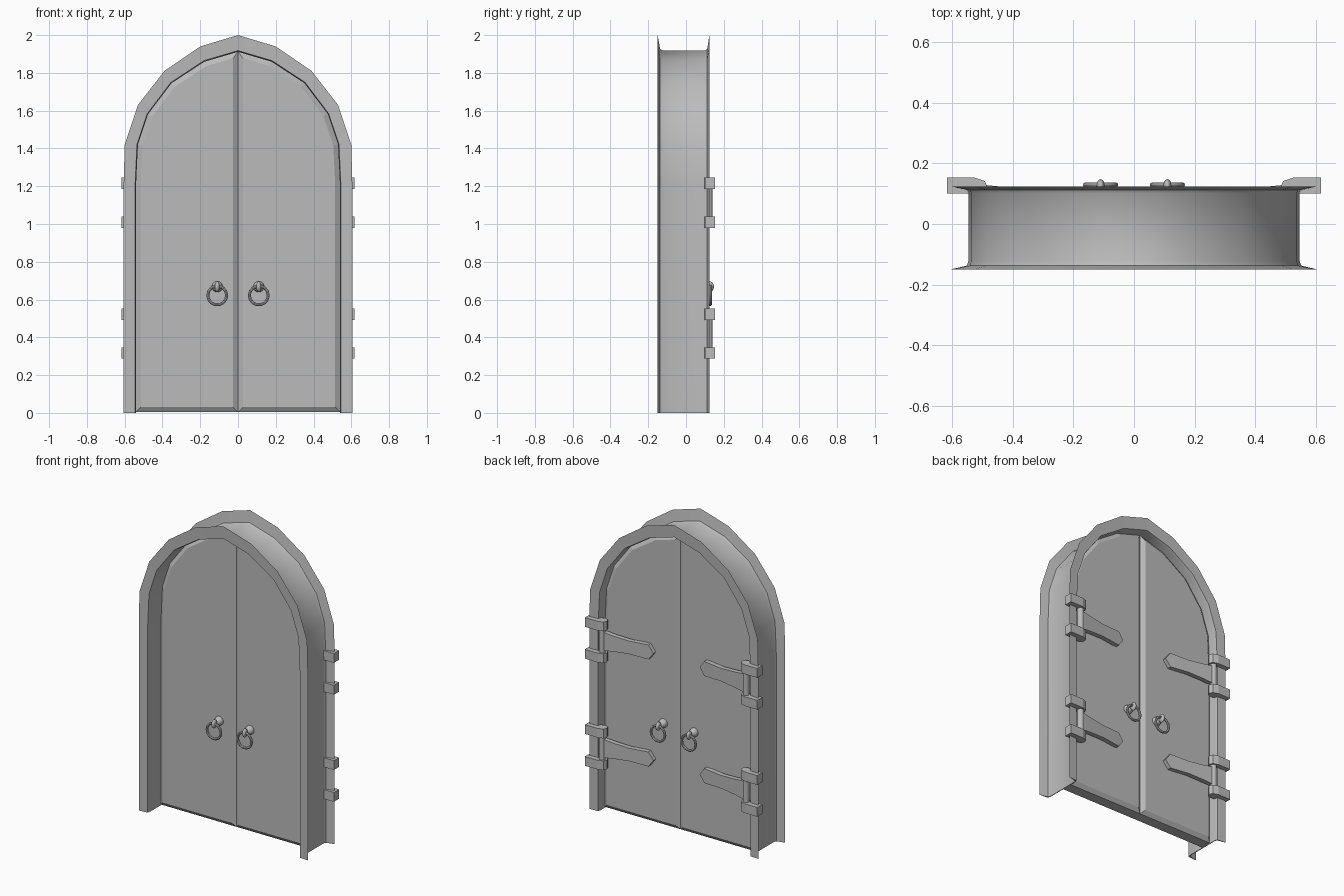
import bpy, bmesh, math
from mathutils import Vector

cube = bpy.data.objects.get("Cube")
if cube:
    bpy.data.objects.remove(cube, do_unlink=True)

grey = bpy.data.materials.new("plain_grey")
grey.use_nodes = True
grey.diffuse_color = (0.5, 0.5, 0.5, 1)
grey.node_tree.nodes["Principled BSDF"].inputs["Base Color"].default_value = (0.5, 0.5, 0.5, 1)

# Half outlines of the arch, from the foot to the crown
OUTER = [(.605, 0), (.605, 1.22), (.6, 1.42), (.53, 1.63), (.39, 1.81), (.2, 1.94), (0, 2)]
INNER = [(.545, 0), (.545, 1.2), (.535, 1.42), (.48, 1.585), (.355, 1.75), (.18, 1.865), (0, 1.918)]


def arch(t):
    """Half outline blended from inner (0) to outer (1)."""
    return [Vector(a).lerp(Vector(b), t) for a, b in zip(INNER, OUTER)]


def finish(name, bm, smooth=False):
    bmesh.ops.recalc_face_normals(bm, faces=bm.faces)
    mesh = bpy.data.meshes.new(name)
    bm.to_mesh(mesh)
    bm.free()
    ob = bpy.data.objects.new(name, mesh)
    bpy.context.collection.objects.link(ob)
    mesh.materials.append(grey)
    if smooth:
        smooth_shade(ob)
    return ob


def smooth_shade(ob):
    bpy.ops.object.select_all(action='DESELECT')
    ob.select_set(True)
    bpy.context.view_layer.objects.active = ob
    bpy.ops.object.shade_smooth_by_angle(angle=math.radians(35))


def prism(name, points, vec, inset=None):
    """Solid swept from a flat outline; inset chamfers both end faces."""
    bm = bmesh.new()
    base = bm.faces.new([bm.verts.new(p) for p in points])
    out = bmesh.ops.extrude_face_region(bm, geom=[base], use_keep_orig=True)
    verts = [g for g in out["geom"] if isinstance(g, bmesh.types.BMVert)]
    cap = [g for g in out["geom"] if isinstance(g, bmesh.types.BMFace)][0]
    bmesh.ops.translate(bm, verts=verts, vec=vec)
    bmesh.ops.recalc_face_normals(bm, faces=bm.faces)
    if inset:
        for face in (base, cap):
            bmesh.ops.inset_region(bm, faces=[face], thickness=inset[0],
                                   depth=inset[1], use_even_offset=True)
    return finish(name, bm)


def ball(name, loc, scale):
    bpy.ops.mesh.primitive_uv_sphere_add(segments=12, ring_count=8, radius=1, location=loc)
    ob = bpy.context.object
    ob.name = name
    ob.scale = scale
    ob.data.materials.append(grey)
    smooth_shade(ob)


# Arched frame: thin barrel with a wedge-shaped flange at each end
section = [(1, -.15), (.1, -.137), (0, -.12), (0, .1), (.1, .112), (1, .124),
           (0, .12), (-.08, .1), (-.08, -.12), (0, -.146)]
bm = bmesh.new()
rings = []
for t, y in section:
    half = arch(t)
    line = [(x, z) for x, z in half] + [(-x, z) for x, z in half[-2::-1]]
    rings.append([bm.verts.new((x, y, z)) for x, z in line])
for a, b in zip(rings, rings[1:] + rings[:1]):
    for i in range(len(a) - 1):
        bm.faces.new((a[i], a[i + 1], b[i + 1], b[i]))
for i in (0, -1):
    bm.faces.new([r[i] for r in rings])
finish("arch_frame", bm, True)

for s, side in ((1, "left"), (-1, "right")):
    # Door leaf with chamfered rims on both faces
    leaf = [(0, -.015, .004)] + [(s * x, -.015, max(z, .004)) for x, z in arch(-.07)]
    prism(side + "_door", leaf, (0, .07, 0), (.026, .018))

    # Ring handles on both faces
    for d, face, y in ((-1, "front", -.033), (1, "back", .073)):
        name = f"{side}_{face}_handle_"
        x = s * .11
        ball(name + "boss", (x, y, .668), (.029, .035, .029))
        ball(name + "lug", (x, y + d * .053, .668), (.014, .022, .028))
        bpy.ops.mesh.primitive_torus_add(major_segments=14, minor_segments=8,
                                         major_radius=.05, minor_radius=.008,
                                         location=(x, y + d * .056, .622),
                                         rotation=(math.radians(90), 0, 0))
        ring = bpy.context.object
        ring.name = name + "ring"
        ring.data.materials.append(grey)
        smooth_shade(ring)

    # Hinges on the back: two brackets, a pin and a tapered strap
    for level, z in (("upper", 1.113), ("lower", .42)):
        name = f"{side}_{level}_hinge_"
        bracket = [(.617, .1), (.617, .153), (.525, .153), (.492, .142),
                   (.482, .12), (.49, .1), (.51, .092), (.55, .1)]
        for dz, part in ((.103, "top"), (-.103, "bottom")):
            prism(name + part + "_bracket",
                  [(s * x, y, z + dz - .03) for x, y in bracket], (0, 0, .06))
        bpy.ops.mesh.primitive_cylinder_add(vertices=12, radius=.02, depth=.2,
                                            location=(s * .515, .12, z))
        pin = bpy.context.object
        pin.name = name + "pin"
        pin.data.materials.append(grey)
        smooth_shade(pin)
        edge = [(.51, .06), (.43, .05), (.33, .042), (.2, .047)]
        shape = edge + [(.165, 0)] + [(x, -h) for x, h in reversed(edge)]
        prism(name + "strap",
              [(s * x, .066 + .1 * (x - .165), z + h) for x, h in shape], (0, .03, 0))
